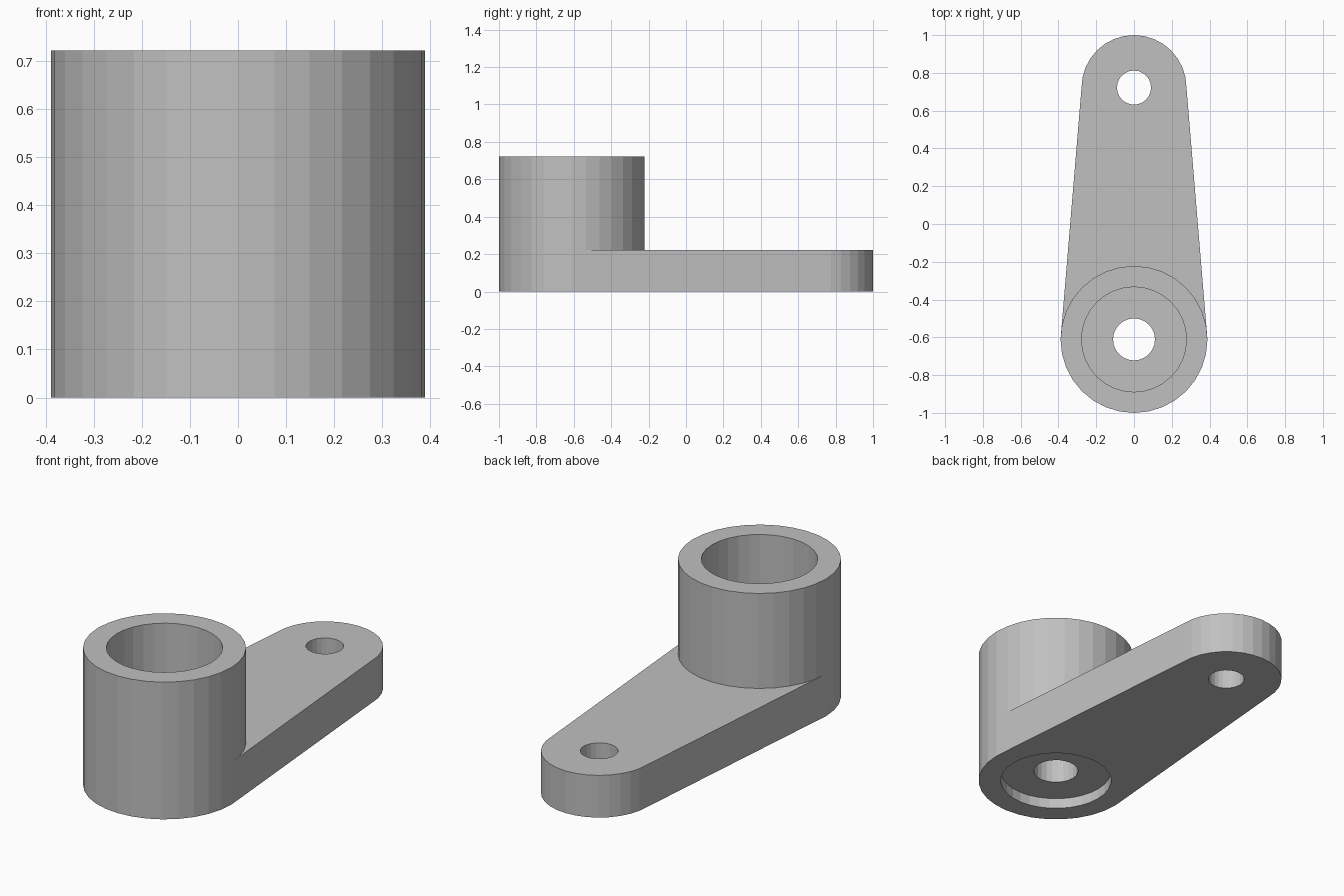
import bpy
import bmesh
from math import cos, sin, pi

if "Cube" in bpy.data.objects:
    bpy.data.objects.remove(bpy.data.objects["Cube"], do_unlink=True)

U = 1 / 36                      # design unit
HUB_Y, TIP_Y = -22 * U, 26 * U  # axes of the two ends
HUB_R, TIP_R = 14 * U, 10 * U
PLATE_H, HUB_H = 8 * U, 26 * U
SEAT_R, RECESS_D = 10 * U, 2 * U
SEGS = 32

grey = bpy.data.materials.new("plain grey")
grey.use_nodes = True
grey.diffuse_color = (0.53, 0.53, 0.53, 1)
grey.node_tree.nodes["Principled BSDF"].inputs["Base Color"].default_value = grey.diffuse_color


def arc(radius, y, steps=SEGS, turn=2 * pi, closed=True):
    count = steps if closed else steps + 1
    return [(radius * cos(turn * i / steps), y + radius * sin(turn * i / steps))
            for i in range(count)]


def prism(name, outline, z0, z1):
    """Extrude a flat outline from z0 to z1."""
    bm = bmesh.new()
    face = bm.faces.new([bm.verts.new((x, y, z0)) for x, y in outline])
    extruded = bmesh.ops.extrude_face_region(bm, geom=[face])["geom"]
    top = [v for v in extruded if isinstance(v, bmesh.types.BMVert)]
    bmesh.ops.translate(bm, verts=top, vec=(0, 0, z1 - z0))
    bmesh.ops.recalc_face_normals(bm, faces=bm.faces)
    mesh = bpy.data.meshes.new(name)
    bm.to_mesh(mesh)
    bm.free()
    mesh.materials.append(grey)
    obj = bpy.data.objects.new(name, mesh)
    bpy.context.collection.objects.link(obj)
    return obj


def combine(body, other, operation):
    """Apply a boolean and discard the second part."""
    mod = body.modifiers.new(operation.title(), 'BOOLEAN')
    mod.object, mod.operation, mod.solver = other, operation, 'EXACT'
    bpy.context.view_layer.objects.active = body
    bpy.ops.object.modifier_apply(modifier=mod.name)
    bpy.data.objects.remove(other, do_unlink=True)


# Hub cylinder with a tapered arm running to a rounded tip
lever = prism("lever_arm_with_hub", arc(HUB_R, HUB_Y), 0, HUB_H)
arm_outline = arc(TIP_R, TIP_Y, SEGS // 2, pi, False) + [(-HUB_R, HUB_Y), (HUB_R, HUB_Y)]
combine(lever, prism("arm", arm_outline, 0, PLATE_H), 'UNION')

# Deep socket, shallow underside recess, shaft hole and tip hole
for name, radius, y, z0, z1, segs in (
        ("socket", SEAT_R, HUB_Y, PLATE_H, 1, SEGS),
        ("underside_recess", SEAT_R, HUB_Y, -1, RECESS_D, SEGS),
        ("shaft_hole", 4 * U, HUB_Y, -1, 1, 24),
        ("tip_hole", 3.25 * U, TIP_Y, -1, 1, 24)):
    cutter = prism(name, arc(radius, y, segs), z0, z1)
    cutter.hide_render = True
    combine(lever, cutter, 'DIFFERENCE')
